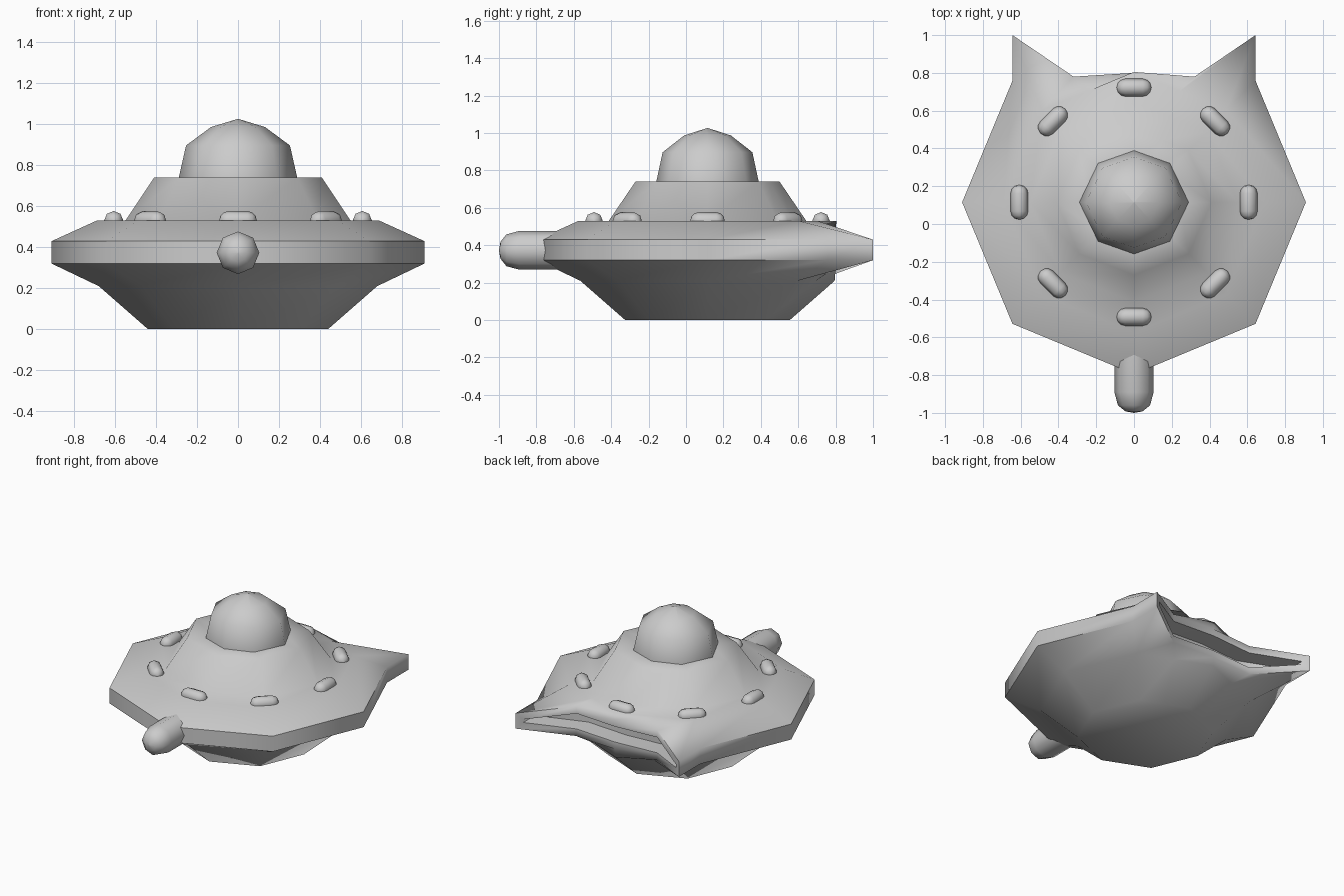
import bpy, bmesh, math
from mathutils import Matrix, Vector

if "Cube" in bpy.data.objects:
    bpy.data.objects.remove(bpy.data.objects["Cube"])

CY = 0.115                      # hull axis sits slightly behind the origin
OCT = [i * 45 for i in range(8)]


def finish(name, bm, angle=62):
    bmesh.ops.remove_doubles(bm, verts=bm.verts, dist=1e-4)
    bmesh.ops.recalc_face_normals(bm, faces=bm.faces)
    me = bpy.data.meshes.new(name)
    bm.to_mesh(me)
    bm.free()
    ob = bpy.data.objects.new(name, me)
    bpy.context.collection.objects.link(ob)
    bpy.ops.object.select_all(action='DESELECT')
    ob.select_set(True)
    bpy.context.view_layer.objects.active = ob
    bpy.ops.object.shade_smooth_by_angle(angle=math.radians(angle))
    return ob


def skin(bm, rings):
    """Bridge equal-length closed rings and cap both ends; returns faces per band."""
    vr = [[bm.verts.new(p) for p in r] for r in rings]
    n = len(vr[0])
    bands = []
    for a, b in zip(vr, vr[1:]):
        bands.append([bm.faces.new((a[i], a[(i + 1) % n], b[(i + 1) % n], b[i]))
                      for i in range(n)])
    bm.faces.new(vr[0][::-1])
    bm.faces.new(vr[-1])
    return bands


def lathe(name, profile, matrix, angles=OCT):
    bm = bmesh.new()
    skin(bm, [[matrix @ Vector((r * math.cos(math.radians(a)), r * math.sin(math.radians(a)), z))
               for a in angles] for r, z in profile])
    return finish(name, bm)


# Hull: octagonal saucer, its back rim flattened and drawn out into two horns
def hull_ring(r, z, sy=1.0, rim_z=None):
    p = [Vector((r * math.cos(math.radians(a)), CY + sy * r * math.sin(math.radians(a)), z))
         for a in OCT]
    horn_r, horn_l = p[1].copy(), p[3].copy()
    mid_r, mid_l, back = (p[1] + p[2]) / 2, (p[2] + p[3]) / 2, p[2]
    if rim_z is not None:
        horn_r.y = horn_l.y = 1.0
        mid_r, mid_l = Vector((0.32, 0.78, rim_z)), Vector((-0.32, 0.78, rim_z))
        back = Vector((0, 0.80, rim_z))
    return [p[0], p[1], horn_r, mid_r, back, mid_l, horn_l, p[3], p[4], p[5], p[6], p[7]]


bm = bmesh.new()
bands = skin(bm, [
    hull_ring(0.44, 0.0),
    hull_ring(0.68, 0.21),
    hull_ring(0.91, 0.32, rim_z=0.27),
    hull_ring(0.91, 0.43, rim_z=0.48),
    hull_ring(0.69, 0.53),
    hull_ring(0.55, 0.53, 0.96),
    hull_ring(0.41, 0.74, 0.94),
    hull_ring(0.24, 0.74, 0.94),
])
# Rear exhaust slot, inset between the horns
bmesh.ops.recalc_face_normals(bm, faces=bm.faces)
slot = bands[2][2:6]
bmesh.ops.inset_region(bm, faces=slot, thickness=0.05, use_even_offset=True)
ext = bmesh.ops.extrude_face_region(bm, geom=slot)
bmesh.ops.translate(bm, vec=(0, -0.13, 0),
                    verts=[v for v in ext['geom'] if isinstance(v, bmesh.types.BMVert)])
bmesh.ops.delete(bm, geom=[f for f in slot if f.is_valid], context='FACES_ONLY')
finish("hull", bm)

# Cockpit dome
lathe("dome", [(0.285, 0.72), (0.285, 0.74), (0.25, 0.897), (0.13, 0.987), (0.001, 1.027)],
      Matrix.Translation((0, CY, 0)) @ Matrix.Diagonal((1.015, 0.96, 1, 1)),
      [0, 49, 90, 131, 180, 229, 270, 311])

# Front nose pod, lying along -y
lathe("nose_pod", [(0.104, 0.60), (0.104, 0.89), (0.085, 0.96), (0.045, 0.992), (0.001, 1.0)],
      Matrix.Translation((0, 0, 0.373)) @ Matrix.Rotation(math.pi / 2, 4, 'X'))

# Ring of capsule lights on the upper deck
capsule = [(0.001, -0.092), (0.025, -0.085), (0.04, -0.07), (0.047, -0.047),
           (0.047, 0.047), (0.04, 0.07), (0.025, 0.085), (0.001, 0.092)]
for i, a in enumerate(OCT):
    lathe(f"deck_light_{i + 1}", capsule,
          Matrix.Translation((0, CY, 0.53)) @ Matrix.Rotation(math.radians(a), 4, 'Z')
          @ Matrix.Translation((0.607, 0, 0)) @ Matrix.Rotation(math.pi / 2, 4, 'X'))
